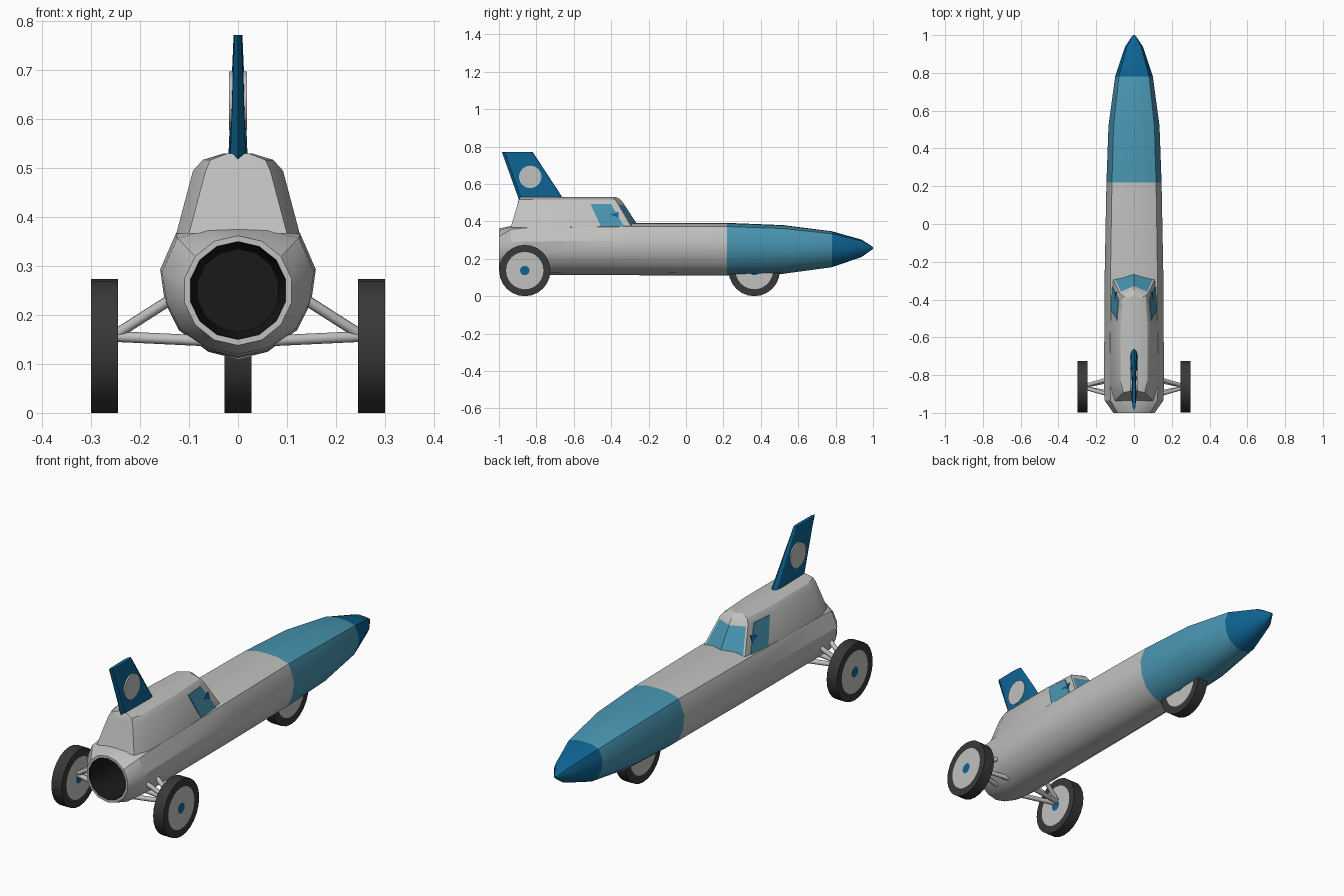
import bpy, bmesh, math
from mathutils import Vector

if "Cube" in bpy.data.objects:
    bpy.data.objects.remove(bpy.data.objects["Cube"])


def material(name, rgb):
    m = bpy.data.materials.new(name)
    m.diffuse_color = (*rgb, 1)
    m.use_nodes = True
    m.node_tree.nodes["Principled BSDF"].inputs["Base Color"].default_value = m.diffuse_color
    return m


GREY = material("light grey", (0.53, 0.53, 0.52))
SKY = material("light blue", (0.065, 0.30, 0.44))
BLUE = material("dark blue", (0.004, 0.125, 0.29))
TYRE = material("tyre black", (0.04, 0.04, 0.04))
DARK = material("exhaust black", (0.01, 0.01, 0.01))


def finish(bm, name, mats, angle=30):
    bmesh.ops.remove_doubles(bm, verts=bm.verts, dist=1e-5)
    bmesh.ops.recalc_face_normals(bm, faces=bm.faces)
    me = bpy.data.meshes.new(name)
    bm.to_mesh(me)
    bm.free()
    for m in mats:
        me.materials.append(m)
    me.shade_smooth()
    me.set_sharp_from_angle(angle=math.radians(angle))
    ob = bpy.data.objects.new(name, me)
    bpy.context.collection.objects.link(ob)
    return ob


def loft(rings, bands=None, caps=(0, 0)):
    """Skin a list of equal-sized rings; bands gives the material index of each band."""
    bm = bmesh.new()
    vs = [[bm.verts.new(p) for p in r] for r in rings]
    n = len(rings[0])
    for k in range(len(vs) - 1):
        for i in range(n):
            j = (i + 1) % n
            f = bm.faces.new((vs[k][i], vs[k][j], vs[k + 1][j], vs[k + 1][i]))
            f.material_index = bands[k] if bands else 0
    for ring, c in ((vs[0], caps[0]), (vs[-1], caps[1])):
        bm.faces.new(ring).material_index = c
    return bm


def mirrored(half):
    """Close a half outline whose first and last points lie on x = 0."""
    return half + [(-p[0], *p[1:]) for p in half[-2:0:-1]]


# Fuselage: stations from exhaust to nose (y, half width, bottom, top)
SECTION = [(0, 0), (.40, .05), (.76, .2), (.94, .41), (1, .66), (.8, .93), (.4, .99), (0, 1)]


def station(y, w, lo, hi):
    return mirrored([(u * w, y, lo + v * (hi - lo)) for u, v in SECTION])


def circle(y, r, z=.25):
    return mirrored([(r * math.sin(math.pi * i / 7), y, z - r * math.cos(math.pi * i / 7))
                     for i in range(8)])


rings = [circle(-.78, .085), circle(-.985, .098), circle(-1, .1), circle(-1, .112)]
rings += [station(*s) for s in [
    (-.935, .155, .12, .375), (-.85, .159, .115, .385), (-.25, .155, .112, .392),
    (.22, .146, .11, .392), (.52, .135, .12, .38), (.78, .10, .155, .347),
    (.94, .047, .21, .302), (1, .006, .253, .263)]]
bm = loft(rings, [3, 3, 0, 0, 0, 0, 0, 1, 1, 2, 2], (3, 2))
finish(bm, "fuselage", [GREY, SKY, BLUE, DARK])

# Cabin with an inset windscreen
levels = [
    (.367, [(0, -.937), (.1, -.937), (.126, -.86), (.126, -.55), (.112, -.29), (0, -.25)]),
    (.495, [(0, -.90), (.066, -.90), (.092, -.83), (.092, -.55), (.076, -.365), (0, -.333)]),
    (.517, [(0, -.895), (.056, -.893), (.072, -.83), (.072, -.55), (.062, -.38), (0, -.35)]),
    (.53, [(0, -.888), (.022, -.885), (.03, -.83), (.03, -.55), (.026, -.39), (0, -.372)])]
bm = loft([mirrored([(x, y, z) for x, y in pts]) for z, pts in levels])
bm.normal_update()
front = [f for f in bm.faces if len(f.verts) == 4
         and f.calc_center_median().y > -.33 and f.calc_center_median().z < .5]
front = [f for f in front if abs(f.calc_center_median().x) < .07]
bmesh.ops.recalc_face_normals(bm, faces=bm.faces)
bmesh.ops.inset_region(bm, faces=front, thickness=.009, use_even_offset=True)
for f in front:
    f.material_index = 1
finish(bm, "cabin", [GREY, SKY], 25)


# Side windows: plates lying on the cabin walls
def wall_x(y, z):
    t = (z - .367) / .128
    low = .126 - (y + .55) * .014 / .26
    high = .092 - (y + .55) * .016 / .185
    return low + (high - low) * t


def window(name, outline, mat, lift):
    for s, side in ((1, "right"), (-1, "left")):
        ringset = [[(s * (wall_x(y, z) + d), y, z) for y, z in outline] for d in (-.002, lift)]
        finish(loft(ringset), side + "_" + name, [mat])


window("window", [(-.51, .492), (-.402, .492), (-.33, .372), (-.455, .372)], SKY, .003)
window("window_mark", [(-.405, .436), (-.36, .452), (-.36, .42)], BLUE, .005)


# Tail fin with a plain round patch
def fin_ring(z, yf, yr, t):
    return mirrored([(0, yf, z), (t * .7, yf - .012, z), (t, yf - .04, z),
                     (t * .8, yr + .015, z), (0, yr, z)])


finish(loft([fin_ring(.515, -.652, -.893, .02), fin_ring(.772, -.82, -.985, .009)]),
       "tail_fin", [BLUE])


def disc_ring(x, r, c, n=24):
    return [(c[0] + x, c[1] + r * math.cos(2 * math.pi * i / n),
             c[2] + r * math.sin(2 * math.pi * i / n)) for i in range(n)]


patch = (0, -.833, .638)
finish(loft([disc_ring(-.0185, .06, patch), disc_ring(.0185, .06, patch)]), "fin_patch", [GREY])


# Wheels: tyre, hub face and centre cap
def wheel(name, c):
    w = .0275
    prof = [(-w, .025), (-w, .1), (-w, .137), (w, .137), (w, .1), (w, .025)]
    finish(loft([disc_ring(x, r, c) for x, r in prof], [1, 0, 0, 0, 1], (2, 2)),
           name, [TYRE, GREY, BLUE])


wheel("front_wheel", (0, .365, .137))
wheel("rear_wheel_right", (.2725, -.862, .137))
wheel("rear_wheel_left", (-.2725, -.862, .137))


# Rear axle struts
def strut(name, a, b, r=.011):
    a, b = Vector(a), Vector(b)
    bm = bmesh.new()
    m = (b - a).to_track_quat('Z', 'Y').to_matrix().to_4x4()
    m.translation = (a + b) / 2
    bmesh.ops.create_cone(bm, cap_ends=True, segments=10, radius1=r, radius2=r,
                          depth=(b - a).length, matrix=m)
    finish(bm, name, [GREY], 40)


for s, side in ((1, "right"), (-1, "left")):
    for d, pos in ((1, "fore"), (-1, "aft")):
        hub_y, body_y = -.862 + d * .008, -.862 + d * .045
        strut(f"upper_strut_{pos}_{side}", (s * .25, hub_y, .16), (s * .12, body_y, .243))
        strut(f"lower_strut_{pos}_{side}", (s * .25, hub_y, .156), (s * .06, body_y, .147))
